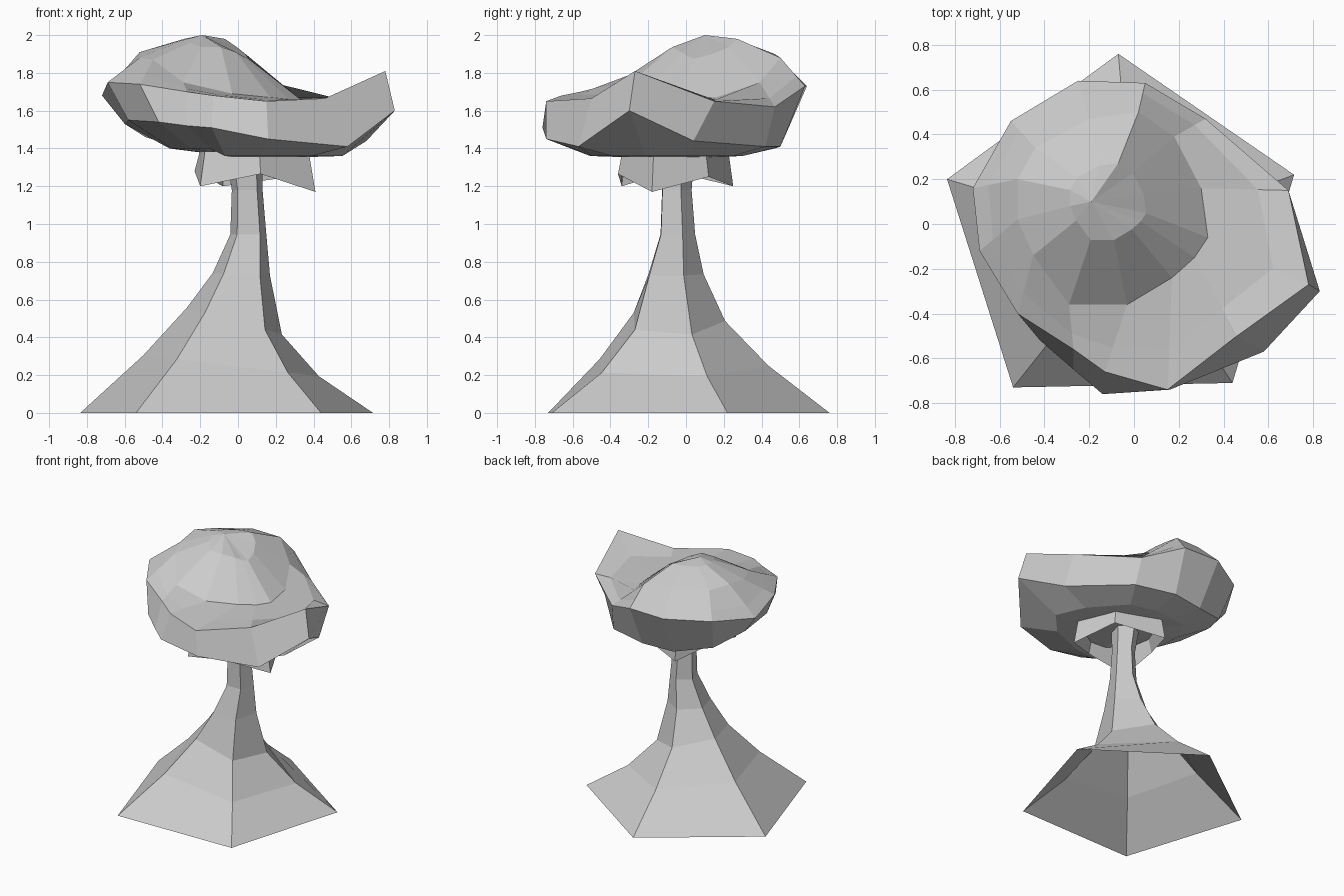
import bpy, bmesh


def loft(name, rings, tip=None, bottom=None):
    """Skin closed rings of equal count, with optional points closing the ends."""
    bm = bmesh.new()
    vs = [[bm.verts.new(p) for p in r] for r in rings]
    n = len(vs[0])
    for a, b in zip(vs, vs[1:]):
        for i in range(n):
            j = (i + 1) % n
            bm.faces.new((a[i], a[j], b[j], b[i]))
    for point, ring in ((bottom, vs[0]), (tip, vs[-1])):
        if point:
            c = bm.verts.new(point)
            for i in range(n):
                bm.faces.new((ring[i], ring[(i + 1) % n], c))
    bmesh.ops.recalc_face_normals(bm, faces=bm.faces)
    me = bpy.data.meshes.new(name)
    bm.to_mesh(me)
    bm.free()
    ob = bpy.data.objects.new(name, me)
    bpy.context.collection.objects.link(ob)
    return ob


def mix(a, b, t):
    return a + (b - a) * t


# Stem: a pentagon shrinking upwards, each ring tilted down to the right
corners = [(-.835, .20), (-.54, -.73), (.44, -.71), (.715, .22), (-.07, .76)]
# scale, centre x, centre y, height, tilt
levels = [(1, 0, 0, 0, 0), (.6, 0, -.02, .245, -.12), (.325, 0, -.04, .48, -.28),
          (.195, .03, -.055, .735, -.05), (.123, .062, -.045, .945, 0),
          (.105, .055, -.05, 1.18, 0), (.125, .04, -.05, 1.37, 0)]
loft("stem", [[(cx + s * x, cy + s * y, z + t * (cx + s * x)) for x, y in corners]
              for s, cx, cy, z, t in levels])

# Jagged skirt hanging under the cap
hem = [(-.20, -.34, 1.20), (.12, -.36, 1.265), (.41, -.18, 1.17),
       (.28, .12, 1.25), (-.08, .25, 1.20), (-.23, -.08, 1.28)]
loft("skirt", [hem, [(mix(x, .05, .1), mix(y, -.07, .08), 1.385) for x, y, z in hem]])

# Cap: lower edge, rim and dome foot, counter-clockwise from the right
lower = [(.83, -.30, 1.60), (.68, .04, 1.44), (.34, .42, 1.41), (.03, .50, 1.41),
         (-.22, .47, 1.40), (-.49, .36, 1.46), (-.60, .12, 1.53), (-.58, -.18, 1.55),
         (-.42, -.52, 1.54), (-.27, -.65, 1.52), (-.14, -.76, 1.51),
         (.16, -.74, 1.45), (.58, -.57, 1.41)]
rim = [(.78, -.27, 1.81), (.69, .15, 1.65), (.32, .47, 1.62), (.05, .63, 1.73),
       (-.25, .64, 1.73), (-.55, .46, 1.72), (-.72, .16, 1.68), (-.69, -.12, 1.75),
       (-.52, -.40, 1.74), (-.27, -.56, 1.70), (-.13, -.66, 1.68),
       (.15, -.74, 1.65), (.46, -.50, 1.665)]
foot = [(.33, -.06, 1.66), (.30, .16, 1.67), (.18, .39, 1.75), (.02, .50, 1.88),
        (-.20, .47, 1.90), (-.44, .34, 1.89), (-.52, .20, 1.91), (-.52, .02, 1.88),
        (-.45, -.14, 1.87), (-.29, -.36, 1.75), (-.03, -.36, 1.69),
        (.17, -.24, 1.67), (.27, -.15, 1.66)]
under = [(mix(x, .06, .36), mix(y, -.06, .36), 1.36 + (.04 if x < -.25 else 0))
         for x, y, z in lower]
valley = [(mix(u[0], v[0], .35), mix(u[1], v[1], .35),
           mix(u[2], v[2], .9 if u[2] > v[2] else .35)) for u, v in zip(rim, foot)]
crown = []
for x, y, z in foot:
    x, y = mix(x, -.13, .6), mix(y, .12, .6)
    crown.append((x, y, 1.98 - .8 * max(0, x + .06) - .25 * max(0, .1 - y)))
loft("cap", [under, lower, rim, valley, foot, crown],
     tip=(-.19, .10, 2.0), bottom=(.06, -.06, 1.345))
